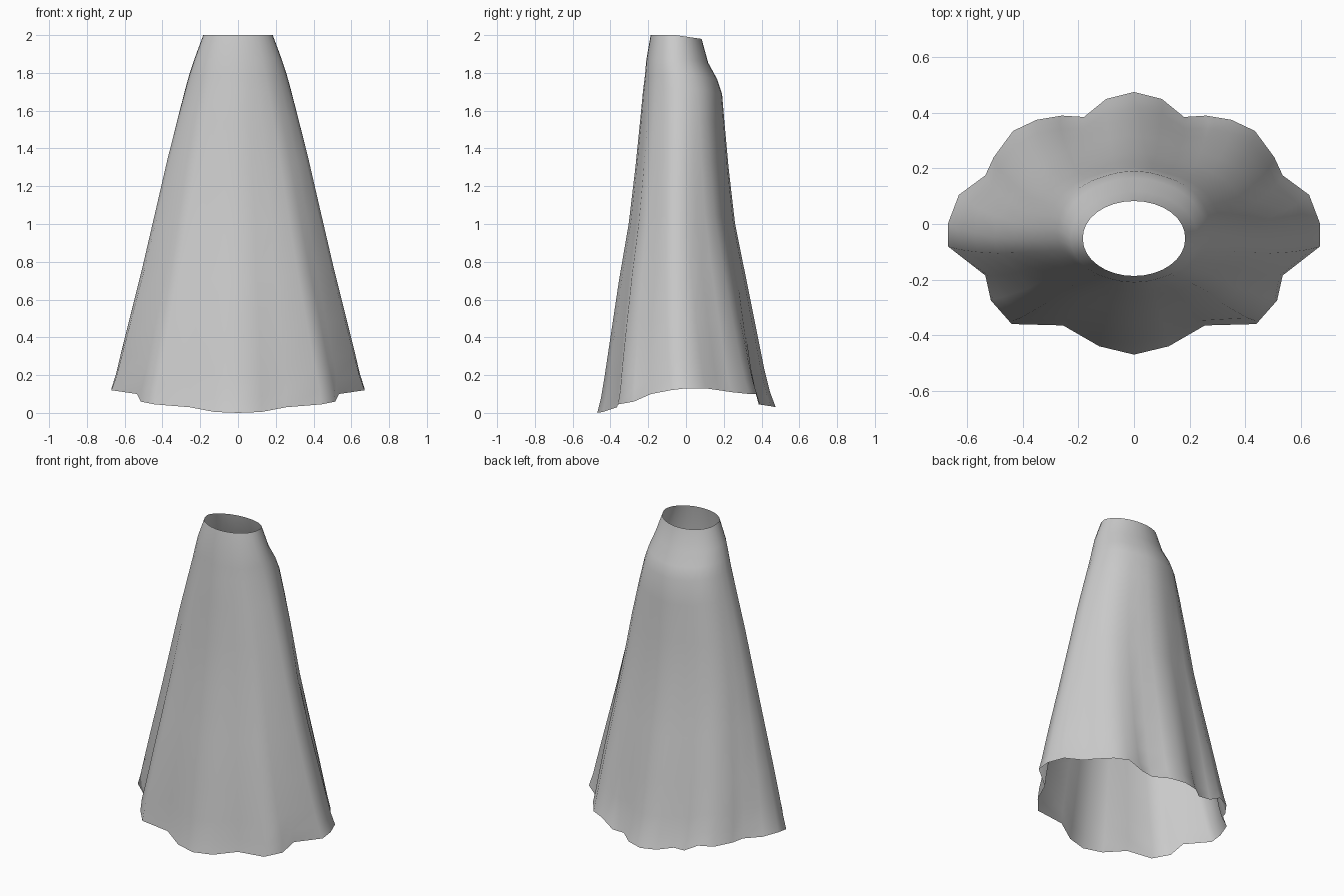
import bpy, bmesh, math

if "Cube" in bpy.data.objects:
    bpy.data.objects.remove(bpy.data.objects["Cube"])

# Height profile: z, half width, front depth, back depth
PROFILE = [(0.0, .67, .47, .485), (.12, .67, .44, .44), (.2, .645, .43, .42),
           (.4, .60, .40, .38), (.7, .525, .355, .32), (1.05, .445, .295, .25),
           (1.4, .365, .257, .215), (1.7, .285, .228, .19), (1.78, .263, .218, .16),
           (1.87, .233, .21, .108), (2.0, .184, .187, .078)]

# Right half of the wavy hem, front to back: x, y, z
HEM = [(0, -.47, 0), (.125, -.44, .005), (.255, -.365, .03), (.44, -.36, .045),
       (.515, -.275, .06), (.535, -.185, .10), (.67, -.08, .12), (.67, 0, .13),
       (.63, .105, .13), (.535, .175, .12), (.505, .24, .11), (.435, .335, .10),
       (.35, .375, .10), (.26, .39, .05), (.18, .385, .045), (.10, .45, .035),
       (0, .475, .03)]
LEVELS = [0, .04, .1, .2, .35, .5, .65, .77, .85, .89, .935, 1]


def section(z):
    """Half width, half depth and centre y at height z."""
    for a, b in zip(PROFILE, PROFILE[1:]):
        if z <= b[0]:
            break
    t = min(1, (z - a[0]) / (b[0] - a[0]))
    w, f, k = (a[i] + (b[i] - a[i]) * t for i in (1, 2, 3))
    return w, (f + k) / 2, (k - f) / 2


def point(k, level):
    """Blend from the wavy hem to a plain oval at the neck."""
    hx, hy, hz = HEM[k]
    w, d, c = section(hz)
    ang = -math.pi / 2 + k * math.pi / 16
    top = 2 - .02 * max(0, math.sin(ang))
    z = hz + (top - hz) * level
    m = level ** 0.8
    u = (hx / w) * (1 - m) + math.cos(ang) * m
    v = ((hy - c) / d) * (1 - m) + math.sin(ang) * m
    w, d, c = section(z)
    return u * w, c + v * d, z


# Draped cloak: one open sheet of rings, mirrored left and right
bm = bmesh.new()
rings = []
for level in LEVELS:
    right = [point(k, level) for k in range(17)]
    left = [(-x, y, z) for x, y, z in right[15:0:-1]]
    rings.append([bm.verts.new(p) for p in right + left])
for lo, hi in zip(rings, rings[1:]):
    for i in range(32):
        j = (i + 1) % 32
        bm.faces.new((lo[i], lo[j], hi[j], hi[i])).smooth = True
mesh = bpy.data.meshes.new("cloak")
bm.to_mesh(mesh)
bm.free()
cloak = bpy.data.objects.new("cloak", mesh)
bpy.context.collection.objects.link(cloak)
